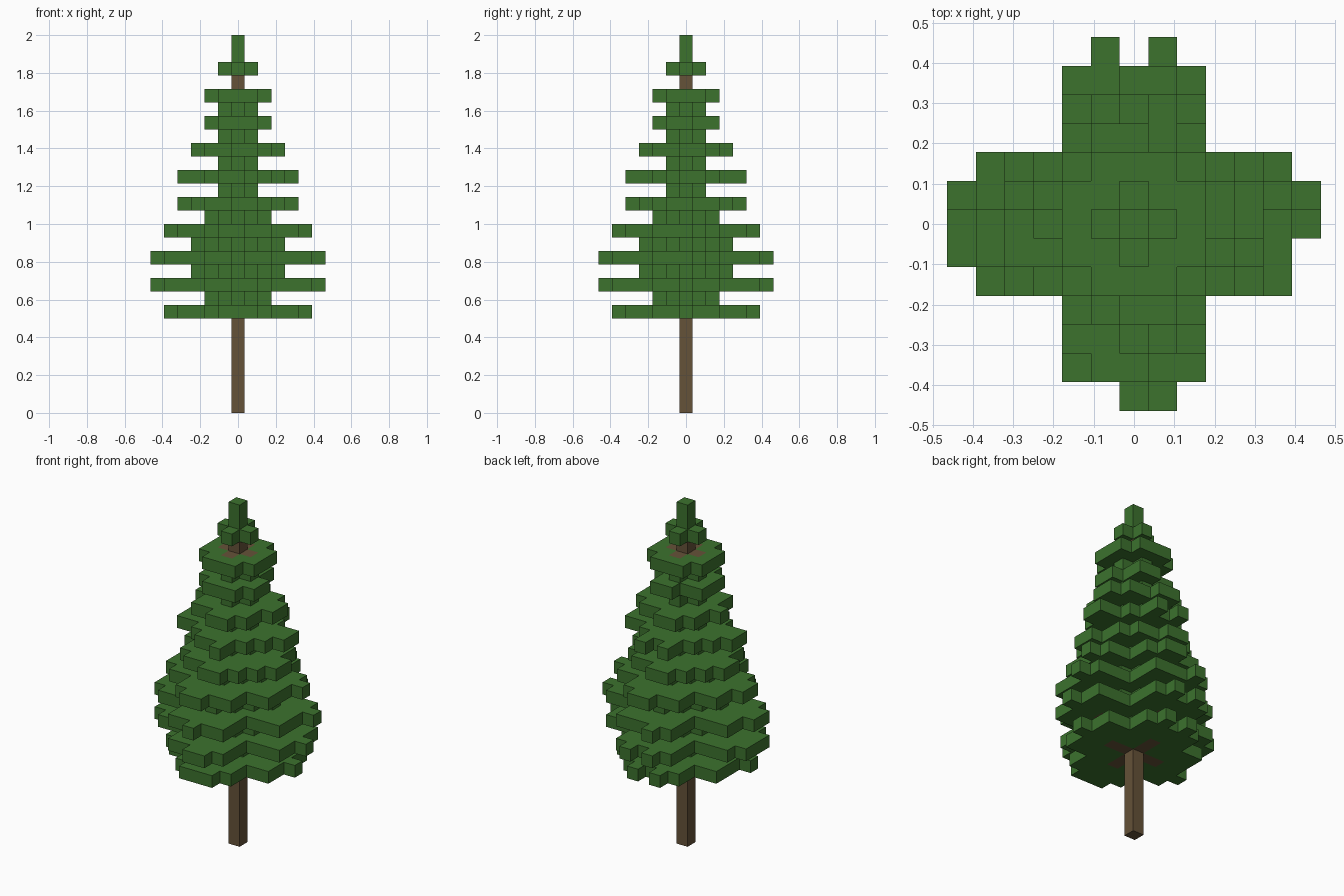
import bpy
import bmesh
from mathutils import Vector

cube = bpy.data.objects.get("Cube")
if cube:
    bpy.data.objects.remove(cube, do_unlink=True)

LAYERS = 28
SIZE = 2 / LAYERS


def make_material(name, rgb):
    mat = bpy.data.materials.new(name)
    mat.use_nodes = True
    mat.diffuse_color = (*rgb, 1)
    mat.node_tree.nodes["Principled BSDF"].inputs["Base Color"].default_value = (*rgb, 1)
    return mat


leaf_green = make_material("leaf_green", (0.045, 0.168, 0.027))
bark_brown = make_material("bark_brown", (0.130, 0.084, 0.040))

# Wide tiers: layer, radius, branch length, ragged tips toward -x, +x, +y, -y
# (l, m, r are the low, middle and high cell across each tip)
TIERS = [
    (7, 5, 2, "l m lr lmr"),
    (9, 6, 3, "lmr m lr mr"),
    (11, 6, 3, "lm r l m"),
    (13, 5, 2, "lm r mr lm"),
    (15, 4, 1, "mr lm lm mr"),
    (17, 4, 1, "lm mr lr r"),
    (19, 3, 1, "m mr lm mr"),
    (21, 2, 1, "lmr lm mr lmr"),
    (23, 2, 1, "lmr lmr lmr lmr"),
    (25, 1, 0, "m m m m"),
]
DIRECTIONS = [(-1, 0), (1, 0), (0, 1), (0, -1)]
ACROSS = {"l": -1, "m": 0, "r": 1}
TRIMMED_LAYER = 17

# Trunk, with the leaf spike on top
logs = {(0, 0, z) for z in range(26)}
leaves = {(0, 0, 26), (0, 0, 27)}

for z, radius, branch, tips in TIERS:
    width = min(2, radius - 1)
    for (dx, dy), tip in zip(DIRECTIONS, tips.split()):
        # Leaf arm
        for along in range(radius):
            for side in range(-width, width + 1):
                corner = along == radius - 1 and abs(side) == width
                if corner and z == TRIMMED_LAYER:
                    continue
                leaves.add((dx * along + abs(dy) * side, dy * along + abs(dx) * side, z))
        # Ragged tip
        for letter in tip:
            side = ACROSS[letter]
            leaves.add((dx * radius + abs(dy) * side, dy * radius + abs(dx) * side, z))
        # Wooden branch inside the tier
        for along in range(1, branch + 1):
            logs.add((dx * along, dy * along, z))
    # Narrow diamond of leaves lying on the branches
    if branch:
        for x in range(-branch, branch + 1):
            for y in range(-branch, branch + 1):
                if abs(x) + abs(y) <= branch and z + 1 < 24:
                    leaves.add((x, y, z + 1))

leaves -= logs
solid = leaves | logs


def build_blocks(name, cells, mat):
    """Skin a set of grid cells, leaving out faces shared with other cells."""
    bm = bmesh.new()
    for cell in sorted(cells):
        for axis in range(3):
            for sign in (-1, 1):
                normal = Vector((0, 0, 0))
                normal[axis] = sign
                if tuple(int(c + n) for c, n in zip(cell, normal)) in solid:
                    continue
                u = Vector((0, 0, 0))
                u[(axis + 1) % 3] = 1
                v = normal.cross(u)
                mid = Vector(cell) + Vector((0, 0, 0.5)) + normal / 2
                quad = [(u + v) / 2, (v - u) / 2, (-u - v) / 2, (u - v) / 2]
                bm.faces.new([bm.verts.new((mid + q) * SIZE) for q in quad])
    bmesh.ops.remove_doubles(bm, verts=bm.verts, dist=SIZE / 100)
    mesh = bpy.data.meshes.new(name)
    bm.to_mesh(mesh)
    bm.free()
    mesh.materials.append(mat)
    obj = bpy.data.objects.new(name, mesh)
    bpy.context.collection.objects.link(obj)
    return obj


build_blocks("trunk_and_branches", logs, bark_brown)
build_blocks("foliage", leaves, leaf_green)
